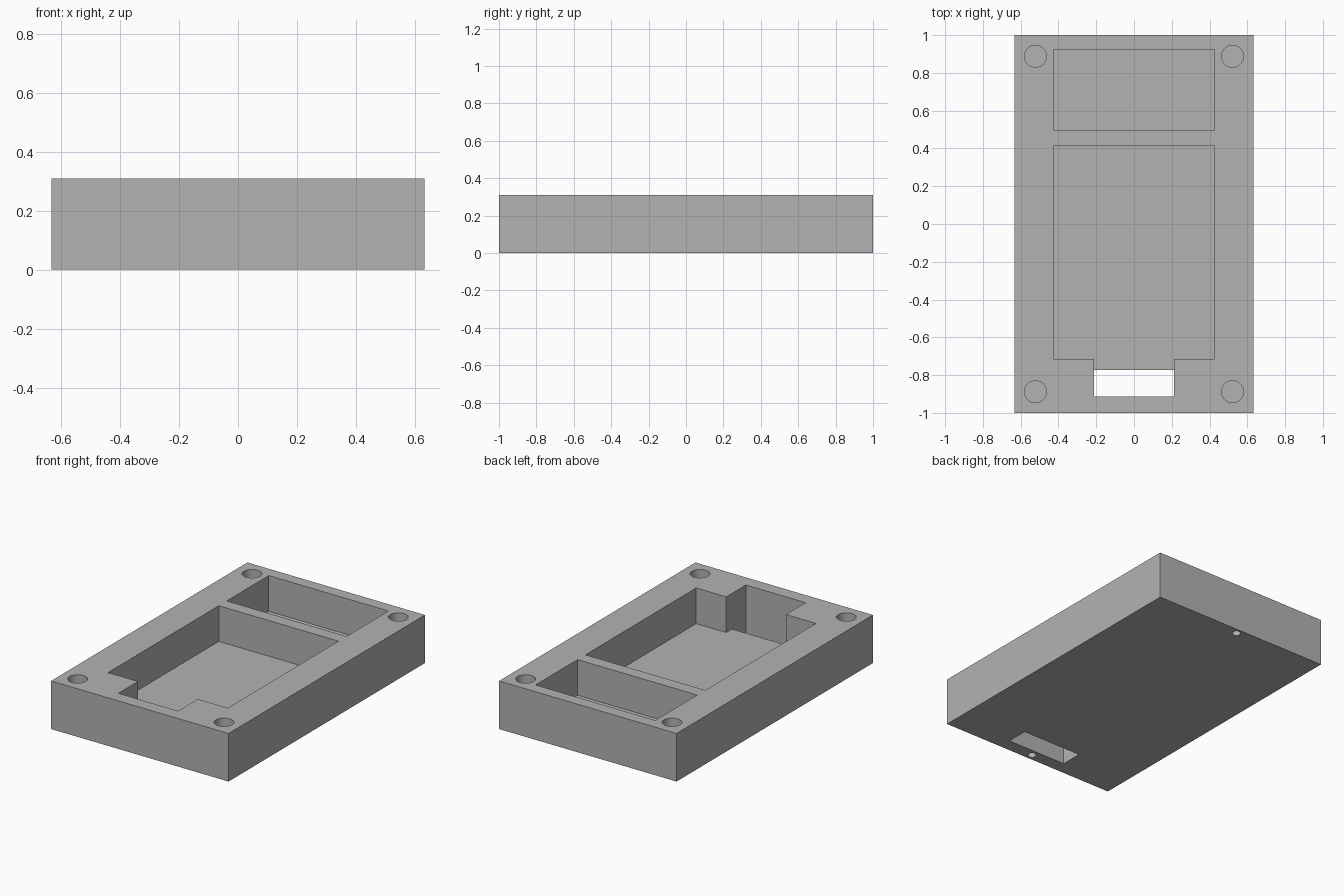
import bpy
import math

WIDTH, LENGTH, HEIGHT = 1.266, 2.0, 0.31
FLOOR = 0.08

if "Cube" in bpy.data.objects:
    bpy.data.objects.remove(bpy.data.objects["Cube"], do_unlink=True)

# Single grey finish
grey = bpy.data.materials.new("plain_grey")
grey.use_nodes = True
tone = (0.45, 0.45, 0.45, 1)
grey.diffuse_color = tone
grey.node_tree.nodes["Principled BSDF"].inputs["Base Color"].default_value = tone


def box(name, x, y, z):
    """Box spanning the given (min, max) ranges."""
    spans = (x, y, z)
    bpy.ops.mesh.primitive_cube_add(size=1, location=[(a + b) / 2 for a, b in spans])
    ob = bpy.context.object
    ob.name = name
    ob.scale = [b - a for a, b in spans]
    bpy.ops.object.transform_apply(location=True, rotation=False, scale=True)
    ob.data.materials.append(grey)
    return ob


def drill(name, x, y, radius, z):
    """Upright cylinder spanning a (min, max) height range."""
    bpy.ops.mesh.primitive_cylinder_add(vertices=48, radius=radius, depth=z[1] - z[0],
                                        location=(x, y, sum(z) / 2))
    ob = bpy.context.object
    ob.name = name
    ob.data.materials.append(grey)
    return ob


def cut(target, cutter):
    """Subtract the cutter from the target, then discard it."""
    cutter.hide_render = True
    mod = target.modifiers.new(cutter.name, "BOOLEAN")
    mod.operation = "DIFFERENCE"
    mod.solver = "EXACT"
    mod.object = cutter
    bpy.context.view_layer.objects.active = target
    bpy.ops.object.modifier_apply(modifier=mod.name)
    bpy.data.objects.remove(cutter, do_unlink=True)


# Solid block
case = box("enclosure_base", (-WIDTH / 2, WIDTH / 2), (-LENGTH / 2, LENGTH / 2), (0, HEIGHT))

# Two pockets, the front notch and the slot through its floor
pocket_z = (FLOOR, HEIGHT + 0.1)
cut(case, box("main_pocket", (-0.427, 0.427), (-0.714, 0.414), pocket_z))
cut(case, box("rear_pocket", (-0.427, 0.427), (0.495, 0.923), pocket_z))
cut(case, box("front_notch", (-0.213, 0.213), (-0.914, -0.6), pocket_z))
cut(case, box("floor_slot", (-0.213, 0.213), (-0.914, -0.772), (-0.1, HEIGHT + 0.1)))

# Blind corner holes on top
for sx in (-1, 1):
    for sy in (-1, 1):
        cut(case, drill("corner_hole", sx * 0.522, sy * 0.888, 0.058, pocket_z))

# Small blind holes underneath, in the end walls
for sy in (-1, 1):
    cut(case, drill("underside_hole", 0, sy * 0.96, 0.026, (-0.1, 0.15)))

# Smooth hole walls, sharp box edges
bpy.ops.object.select_all(action="DESELECT")
case.select_set(True)
bpy.context.view_layer.objects.active = case
bpy.ops.object.shade_smooth_by_angle(angle=math.radians(30))
